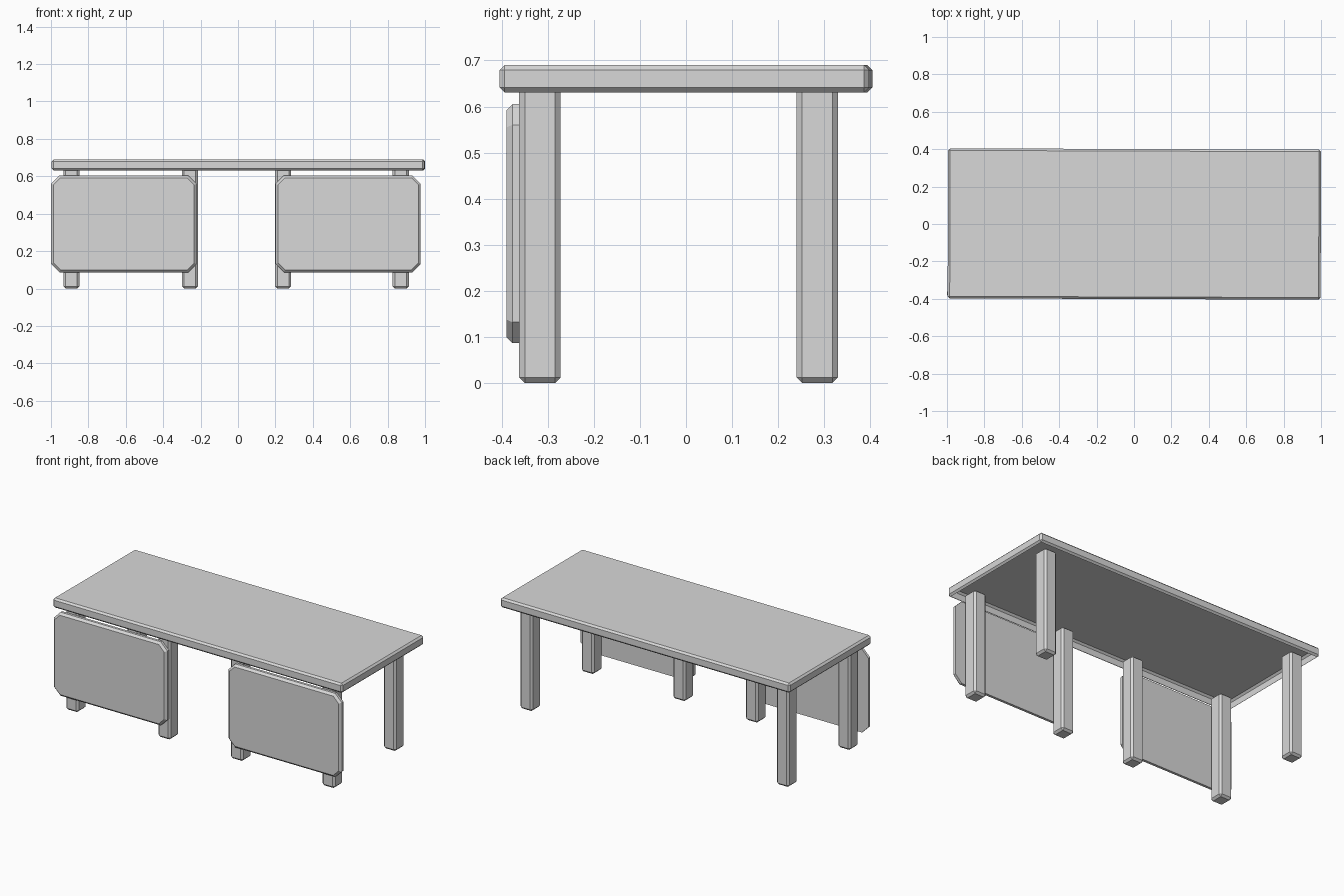
import bpy, bmesh, math

cube = bpy.data.objects.get("Cube")
if cube:
    bpy.data.objects.remove(cube, do_unlink=True)

grey = bpy.data.materials.new("plain grey")
grey.use_nodes = True
colour = (0.69, 0.69, 0.69, 1)
grey.diffuse_color = colour
grey.node_tree.nodes["Principled BSDF"].inputs["Base Color"].default_value = colour


def add_object(name, bm):
    mesh = bpy.data.meshes.new(name)
    bm.to_mesh(mesh)
    bm.free()
    mesh.materials.append(grey)
    obj = bpy.data.objects.new(name, mesh)
    bpy.context.collection.objects.link(obj)
    return obj


def chamfered_box(name, centre, size, chamfer, open_bottom=False):
    bm = bmesh.new()
    bmesh.ops.create_cube(bm, size=1)
    bmesh.ops.scale(bm, vec=size, verts=bm.verts[:])
    bmesh.ops.bevel(bm, geom=bm.edges[:], offset=chamfer, segments=1,
                    affect="EDGES")
    if open_bottom:
        bm.normal_update()
        under = [f for f in bm.faces if f.normal.z < -0.99]
        bmesh.ops.delete(bm, geom=under, context="FACES_ONLY")
    obj = add_object(name, bm)
    obj.location = centre
    return obj


def panel(name, x0, x1, z0, z1, cut=0.045, chamfer=0.013):
    """Upright board with cut corners and a chamfered front edge."""
    bm = bmesh.new()
    rings = []
    for y, inset in ((-0.361, 0), (-0.377, 0), (-0.39, chamfer)):
        a, b, c, d = x0 + inset, x1 - inset, z0 + inset, z1 - inset
        k = cut - inset * 0.586
        outline = [(a + k, c), (b - k, c), (b, c + k), (b, d - k),
                   (b - k, d), (a + k, d), (a, d - k), (a, c + k)]
        rings.append([bm.verts.new((x, y, z)) for x, z in outline])
    for lower, upper in zip(rings, rings[1:]):
        for i in range(8):
            j = (i + 1) % 8
            bm.faces.new((lower[i], lower[j], upper[j], upper[i]))
    bm.faces.new(rings[0])
    bm.faces.new(rings[-1])
    bmesh.ops.recalc_face_normals(bm, faces=bm.faces[:])
    return add_object(name, bm)


# Table top: a shallow shell open underneath, sitting very slightly askew
top = chamfered_box("table_top", (0.002, 0, 0.66), (1.994, 0.802, 0.06),
                    0.011, open_bottom=True)
top.rotation_euler.z = math.radians(-0.2)

# Four front legs and two back legs, ending inside the top
leg_height = 0.655
for row, y, xs in (("front", -0.317, (-0.891, -0.257, 0.241, 0.87)),
                   ("back", 0.285, (-0.891, 0.87))):
    for i, x in enumerate(xs, 1):
        chamfered_box(f"{row}_leg_{i}", (x, y, leg_height / 2),
                      (0.086, 0.09, leg_height), 0.012)

# Two front panels
panel("right_panel", -1.0, -0.221, 0.087, 0.605)
panel("left_panel", 0.2, 0.977, 0.087, 0.605)
